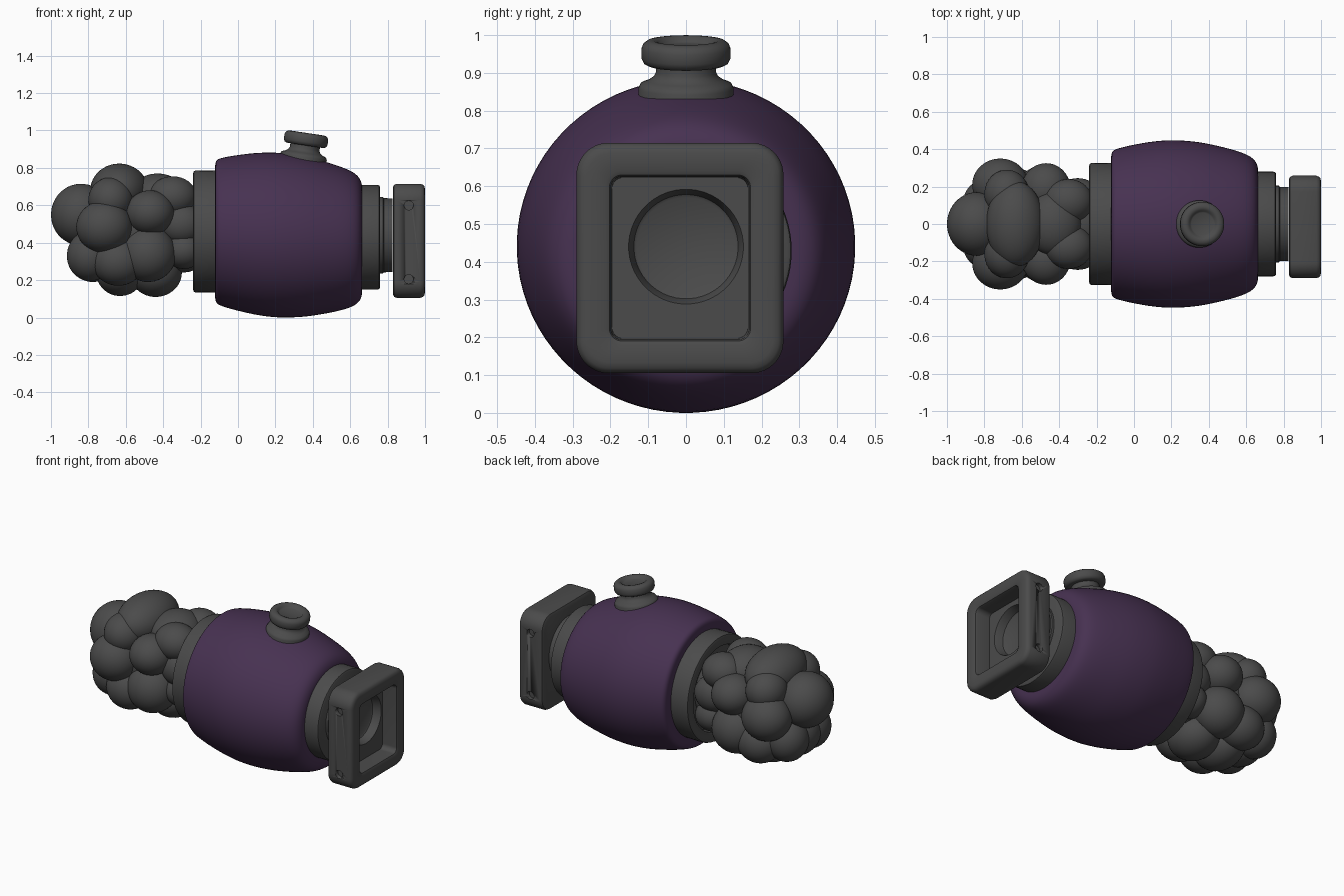
import bpy, bmesh, math
from mathutils import Vector, Matrix

if "Cube" in bpy.data.objects:
    bpy.data.objects.remove(bpy.data.objects["Cube"])


def material(name, rgb):
    m = bpy.data.materials.new(name)
    m.diffuse_color = (*rgb, 1)
    m.use_nodes = True
    m.node_tree.nodes["Principled BSDF"].inputs["Base Color"].default_value = m.diffuse_color
    return m


GREY = material("dark grey", (0.07, 0.07, 0.07))
PURPLE = material("deep purple", (0.063, 0.031, 0.083))


def finish(name, bm, mat, angle=40):
    bmesh.ops.recalc_face_normals(bm, faces=bm.faces[:])
    me = bpy.data.meshes.new(name)
    bm.to_mesh(me)
    bm.free()
    ob = bpy.data.objects.new(name, me)
    bpy.context.collection.objects.link(ob)
    me.materials.append(mat)
    bpy.ops.object.select_all(action='DESELECT')
    ob.select_set(True)
    bpy.context.view_layer.objects.active = ob
    bpy.ops.object.shade_smooth_by_angle(angle=math.radians(angle))
    return ob


def loft(name, loops, mat, angle=40):
    # Skin a list of equal-sized point loops and cap both ends
    bm = bmesh.new()
    rings = [[bm.verts.new(p) for p in loop] for loop in loops]
    n = len(rings[0])
    for a, b in zip(rings, rings[1:]):
        for i in range(n):
            j = (i + 1) % n
            bm.faces.new((a[i], a[j], b[j], b[i]))
    bm.faces.new(rings[0])
    bm.faces.new(rings[-1])
    return finish(name, bm, mat, angle)


def circle_x(x, r, y=0.0, z=0.44, n=64, sz=1.0):
    return [(x, y + r * math.cos(2 * math.pi * (i + .5) / n),
             z + sz * r * math.sin(2 * math.pi * (i + .5) / n)) for i in range(n)]


def round_rect_x(x, hy, hz, r, y=-0.016, z=0.41, seg=12):
    pts = []
    for k, (sy, sz) in enumerate(((1, 1), (-1, 1), (-1, -1), (1, -1))):
        for j in range(seg):
            a = math.pi / 2 * (k + j / (seg - 1))
            pts.append((x, y + sy * (hy - r) + r * math.cos(a),
                        z + sz * (hz - r) + r * math.sin(a)))
    return pts


# Barrel body: Catmull-Rom through the radius profile, axis drops slightly to the right
prof = [(-.12, .30), (-.122, .36), (-.112, .39), (-.08, .405), (0, .424), (.11, .442), (.22, .448),
        (.35, .437), (.48, .41), (.58, .38), (.635, .35), (.66, .31), (.664, .26)]
fine = []
for i in range(len(prof) - 1):
    p = [Vector(prof[min(max(i + k, 0), len(prof) - 1)]) for k in (-1, 0, 1, 2)]
    for s in range(4):
        t = s / 4
        fine.append(0.5 * (2 * p[1] + (p[2] - p[0]) * t + (2 * p[0] - 5 * p[1] + 4 * p[2] - p[3]) * t * t
                           + (3 * p[1] - p[0] - 3 * p[2] + p[3]) * t ** 3))
fine.append(Vector(prof[-1]))
loft("barrel_body", [circle_x(x, r, z=.458 - .055 * (x + .1), n=80, sz=.982) for x, r in fine], PURPLE, 60)

# Collar at the left end, hollow towards the cluster
loft("left_collar", [circle_x(x, r, z=.46) for x, r in
     [(-.10, .325), (-.225, .327), (-.236, .322), (-.24, .31), (-.24, .27), (-.235, .262), (-.18, .26)]], GREY)

# Collar and neck at the right end
loft("right_collar", [circle_x(x, r, z=.429) for x, r in
     [(.63, .28), (.745, .28), (.755, .277), (.76, .268)]], GREY)
loft("right_neck", [circle_x(x, r, z=.44) for x, r in [(.74, .2), (.825, .197)]], GREY)
loft("neck_lip", [circle_x(x, r, z=.44) for x, r in [(.74, .205), (.775, .205), (.78, .198)]], GREY)

# Square frame with recess and round socket
hy, hz = .274, .305
loops = [round_rect_x(.828, hy - .02, hz - .02, .07),
         round_rect_x(.834, hy - .006, hz - .006, .08),
         round_rect_x(.848, hy, hz, .085),
         round_rect_x(.975, hy, hz, .085),
         round_rect_x(.988, hy - .005, hz - .005, .08),
         round_rect_x(.996, hy - .013, hz - .013, .074),
         round_rect_x(1.0, hy - .028, hz - .028, .062),
         round_rect_x(1.0, .198, .231, .045),
         round_rect_x(.995, .187, .22, .034),
         round_rect_x(.985, .183, .216, .03),
         round_rect_x(.90, .180, .213, .03),
         circle_x(.90, .152, n=48), circle_x(.885, .146, n=48),
         circle_x(.85, .138, n=48), circle_x(.845, .13, n=48)]
frame = loft("square_frame", loops, GREY)

# Bolt holes in both sides of the frame
bm = bmesh.new()
for y in (-.29, .258):
    for z in (.205, .6):
        bmesh.ops.create_cone(bm, cap_ends=True, segments=20, radius1=.025, radius2=.025, depth=.05,
                              matrix=Matrix.Translation((.913, y, z)) @ Matrix.Rotation(math.pi / 2, 4, 'X'))
cutter = finish("hole_cutter", bm, GREY)
cutter.hide_render = True
mod = frame.modifiers.new("holes", 'BOOLEAN')
mod.operation = 'DIFFERENCE'
mod.solver = 'EXACT'
mod.object = cutter
bpy.context.view_layer.objects.active = frame
bpy.ops.object.modifier_apply(modifier=mod.name)
bpy.data.objects.remove(cutter)

# Tilted stopper on top
tilt = Matrix.Translation((.35, 0, .86)) @ Matrix.Rotation(math.radians(8.5), 4, 'Y')
stop = [(.127, -.05), (.126, .0), (.12, .012), (.1, .02), (.086, .03), (.08, .042), (.08, .062),
        (.1, .061), (.112, .067), (.118, .08), (.118, .106), (.113, .118), (.102, .126), (.088, .128),
        (.075, .124), (.068, .114), (.06, .11)]
loft("stopper", [[tilt @ Vector((r * math.cos(a), r * math.sin(a), h))
                  for a in (2 * math.pi * i / 48 for i in range(48))] for r, h in stop], GREY, 50)

# Cluster of rounded lumps: centre, then radii; those off the middle are mirrored
blobs = [(-.84, 0, .55, .16, .17, .165), (-.635, 0, .68, .155, .23, .143), (-.775, 0, .33, .14, .15, .14),
         (-.63, 0, .245, .13, .17, .13), (-.43, 0, .65, .15, .17, .12), (-.44, 0, .24, .14, .16, .13),
         (-.57, 0, .46, .25, .24, .24), (-.3, 0, .46, .2, .21, .22),
         (-.715, .21, .485, .15, .14, .14), (-.64, .17, .3, .14, .13, .13), (-.47, .19, .56, .13, .135, .12),
         (-.48, .17, .34, .15, .145, .15), (-.79, .11, .33, .125, .13, .135), (-.35, .12, .645, .13, .12, .11),
         (-.3, .145, .5, .12, .1, .11), (-.29, .13, .36, .11, .11, .1), (-.68, .16, .63, .12, .13, .12)]
bm = bmesh.new()
for x, y, z, rx, ry, rz in blobs:
    for s in ((1, -1) if y else (1,)):
        bmesh.ops.create_icosphere(bm, subdivisions=4, radius=1, matrix=Matrix.Translation((x, s * y, z))
                                   @ Matrix.Diagonal((rx, ry, rz, 1)))
finish("lump_cluster", bm, GREY, 60)
